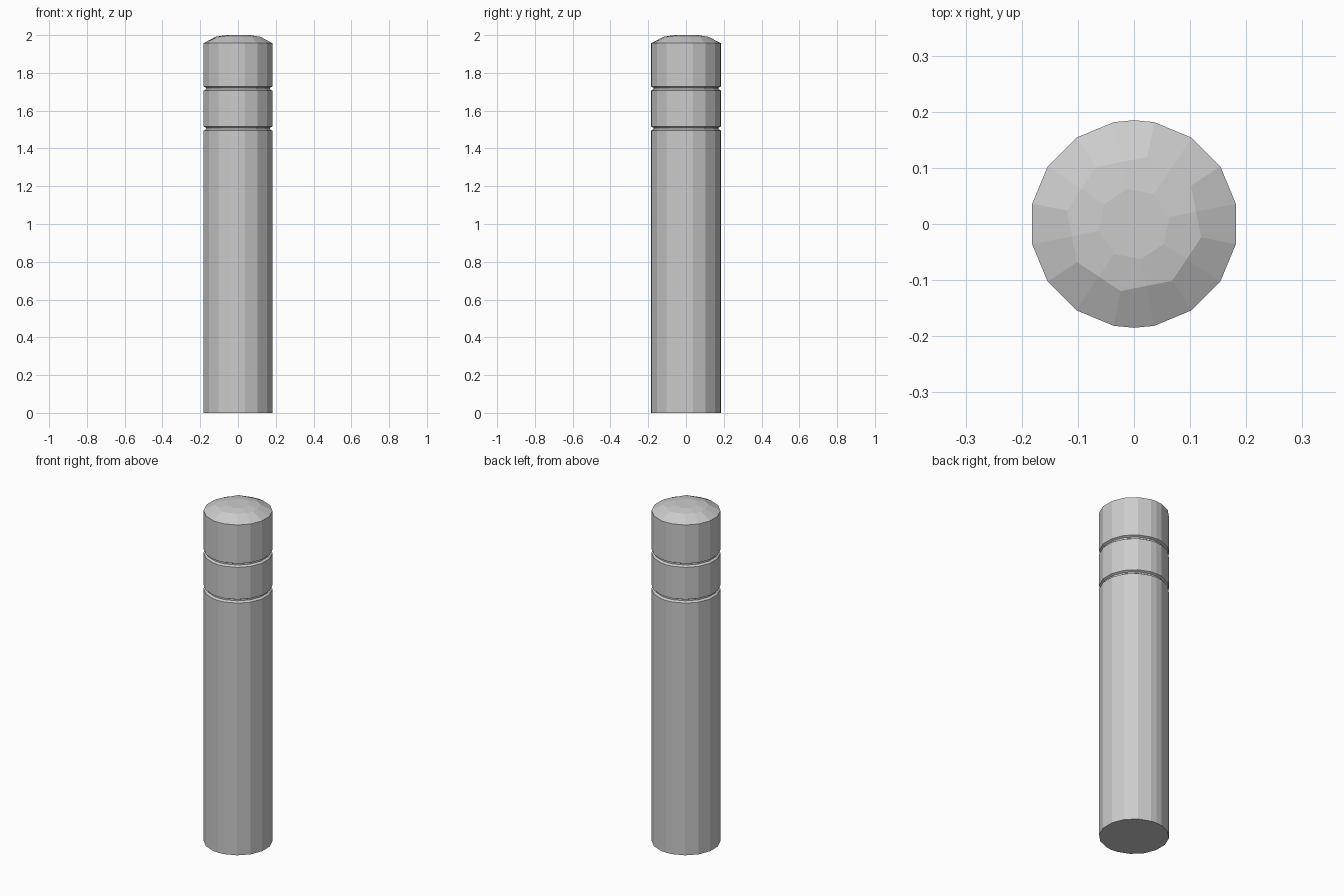
import bpy, bmesh, math

if "Cube" in bpy.data.objects:
    bpy.data.objects.remove(bpy.data.objects["Cube"])

R = 0.185
grey = bpy.data.materials.new("light grey")
grey.diffuse_color = (0.6, 0.6, 0.6, 1)
grey.use_nodes = True
grey.node_tree.nodes["Principled BSDF"].inputs["Base Color"].default_value = grey.diffuse_color

# Post outline: 16 sides, with one extra corner at front and back
ANGLES = [11.25 + 22.5 * k for k in range(16)]
POST_ANGLES = sorted(ANGLES + [90, 270])


def ring(bm, radius, z, angles):
    return [bm.verts.new((radius * math.cos(math.radians(a)),
                          radius * math.sin(math.radians(a)), z)) for a in angles]


def bridge(bm, low, high):
    n = len(low)
    for i in range(n):
        j = (i + 1) % n
        bm.faces.new((low[i], low[j], high[j], high[i]))


def finish(bm, name):
    bmesh.ops.recalc_face_normals(bm, faces=bm.faces)
    mesh = bpy.data.meshes.new(name)
    bm.to_mesh(mesh)
    bm.free()
    mesh.materials.append(grey)
    bpy.context.collection.objects.link(bpy.data.objects.new(name, mesh))


bm = bmesh.new()
# Post with two grooves
profile = [(R, 0)]
for z in (1.494, 1.706):
    profile += [(R, z), (R - 0.012, z + 0.008), (R - 0.012, z + 0.016), (R, z + 0.022)]
profile.append((R, 1.957))
rings = [ring(bm, r, z, POST_ANGLES) for r, z in profile]
for low, high in zip(rings, rings[1:]):
    bridge(bm, low, high)
bm.faces.new(rings[0])

# Faceted cap: sloped rim running in to an octagon
rim = [v for v, a in zip(rings[-1], POST_ANGLES) if a in ANGLES]
octagon = []
for k, a in enumerate(ANGLES):
    r = 0.122 if k % 2 else 0.122 * math.cos(math.radians(22.5))
    octagon += ring(bm, r, 1.991, [a])
for i in range(16):
    j = (i + 1) % 16
    a, b = POST_ANGLES.index(ANGLES[i]), POST_ANGLES.index(ANGLES[j])
    edge = [rings[-1][a]]
    while a != b:
        a = (a + 1) % len(POST_ANGLES)
        edge.append(rings[-1][a])
    bm.faces.new(edge + [octagon[j], octagon[i]])

# Shallow facets up to the small flat octagon on top
crown = ring(bm, 0.064, 2.0, ANGLES[::2])
for k in range(8):
    i, j = 2 * k, (2 * k + 2) % 16
    bm.faces.new((octagon[i], octagon[i + 1], octagon[j], crown[(k + 1) % 8], crown[k]))
bm.faces.new(crown)
finish(bm, "bollard_post")
